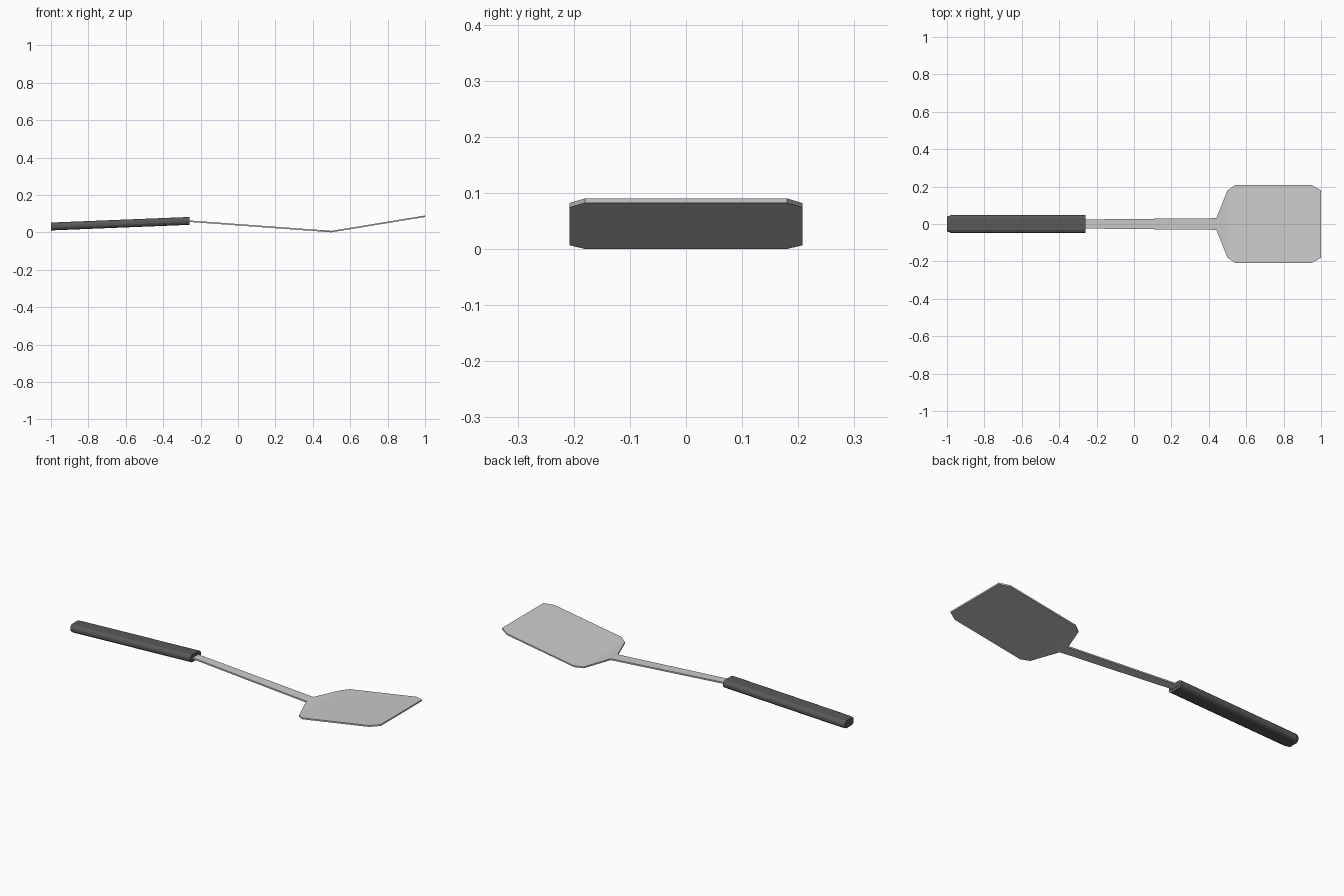
import bpy, bmesh

if "Cube" in bpy.data.objects:
    bpy.data.objects.remove(bpy.data.objects["Cube"])


def loft(name, rings):
    """Skin a list of equal-sized closed rings and cap both ends."""
    bm = bmesh.new()
    loops = [[bm.verts.new(p) for p in ring] for ring in rings]
    n = len(loops[0])
    for a, b in zip(loops, loops[1:]):
        for i in range(n):
            j = (i + 1) % n
            bm.faces.new((a[i], a[j], b[j], b[i]))
    bm.faces.new(loops[0])
    bm.faces.new(loops[-1])
    bmesh.ops.recalc_face_normals(bm, faces=bm.faces)
    mesh = bpy.data.meshes.new(name)
    bm.to_mesh(mesh)
    bm.free()
    obj = bpy.data.objects.new(name, mesh)
    bpy.context.collection.objects.link(obj)
    return obj


# Stem and blade: one thin bent sheet, given as (x, half width)
outline = [(-0.30, 0.024), (0.10, 0.028), (0.44, 0.031), (0.50, 0.18),
           (0.54, 0.208), (0.95, 0.208), (1.0, 0.18)]
thick = 0.008


def sheet_z(x):
    return (0.5 - x) * 0.073 if x < 0.5 else (x - 0.5) * 0.164


rings = []
for x, w in outline:
    z = sheet_z(x)
    rings.append([(x, -w, z), (x, w, z), (x, w, z + thick), (x, -w, z + thick)])
loft("stem_and_blade", rings)

# Handle: flattened, faceted grip with a chamfered butt end
quarter = [(0.047, 0.006), (0.042, 0.015), (0.031, 0.021)]
half = quarter + [(-y, z) for y, z in reversed(quarter)]
section = half + [(-y, -z) for y, z in half]
stations = [(-1.0, 0.031, 0.82), (-0.98, 0.032, 1.0), (-0.26, 0.061, 1.0)]
handle = loft("handle", [[(x, y * s, zc + z) for y, z in section]
                         for x, zc, s in stations])

dark = bpy.data.materials.new("dark_grip")
dark.diffuse_color = (0.1, 0.1, 0.1, 1)
dark.use_nodes = True
dark.node_tree.nodes["Principled BSDF"].inputs["Base Color"].default_value = dark.diffuse_color
handle.data.materials.append(dark)
